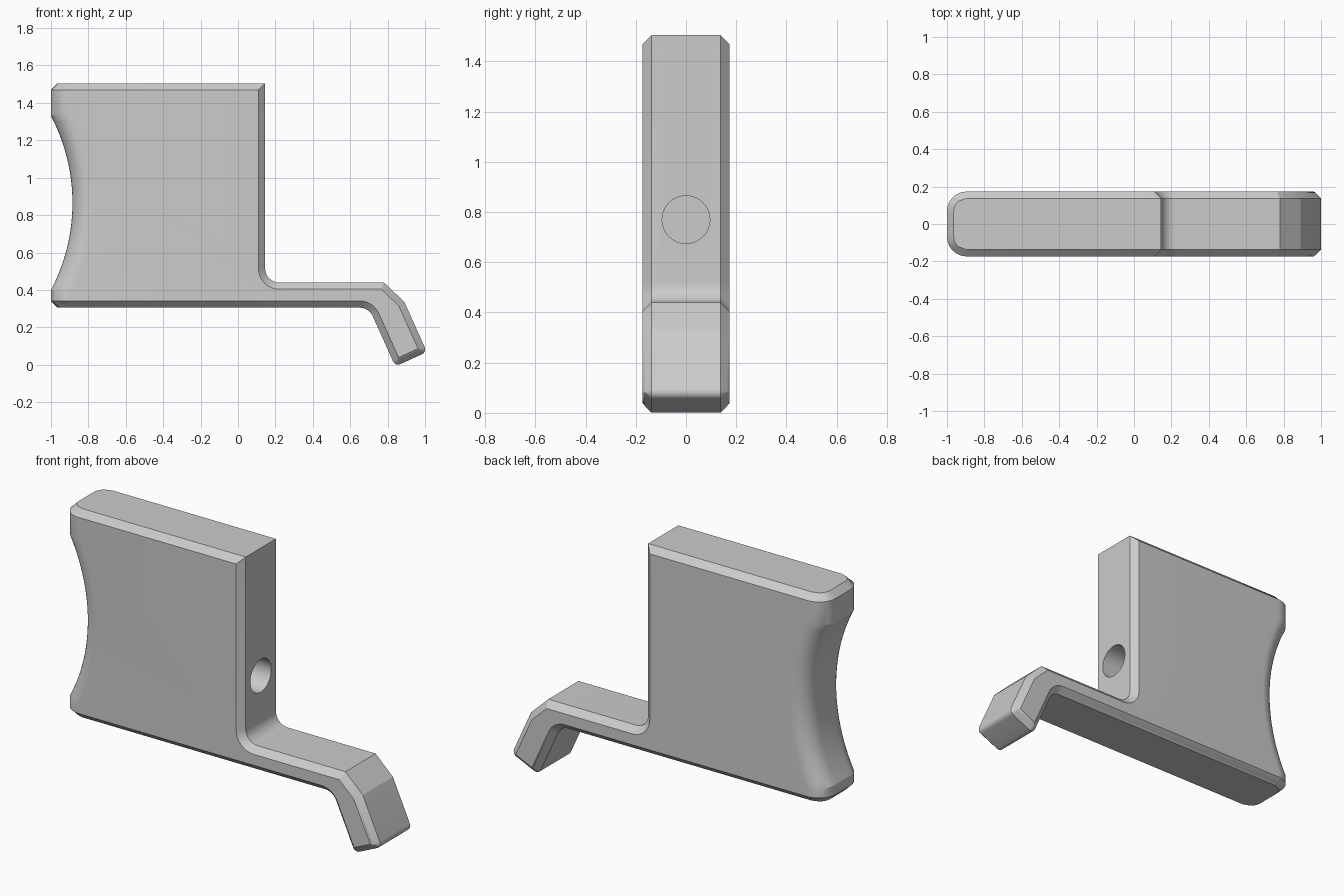
import bpy, bmesh
from math import sqrt, sin, asin, pi, radians
from mathutils import Vector

cube = bpy.data.objects.get("Cube")
if cube:
    bpy.data.objects.remove(cube)

HALF_WIDTH, CHAMFER, ROUND = 0.173, 0.036, 0.105
TOP, BOTTOM, LEFT = 1.505, 0.305, -1.0
NOTCH_Z, NOTCH_R, NOTCH_X = 0.865, 1.0, -1.885   # scooped end: centre and radius
STEPS = 8

# Corners of the bottom, hooked foot, step and upright: x, z, corner radius
CORNERS = [(LEFT, BOTTOM, 0), (0.70, BOTTOM, 0.075), (0.841, -0.009, 0.03),
           (1.01, 0.068, 0.03), (0.89, 0.335, 0), (0.78, 0.44, 0),
           (0.145, 0.44, 0.075), (0.145, TOP, 0), (LEFT, TOP, 0)]


def inset_corners(inset):
    """Outline from bottom to top, moved inward, with rounded corners."""
    points = []
    for before, here, after in zip(CORNERS, CORNERS[1:], CORNERS[2:]):
        p = Vector(here[:2])
        u = (p - Vector(before[:2])).normalized()
        v = (Vector(after[:2]) - p).normalized()
        nu, nv = Vector((-u.y, u.x)), Vector((-v.y, v.x))
        mitre = (nu + nv) / (1 + nu.dot(nv))
        p = p + mitre * inset
        if here[2] == 0:
            points.append(p)
            continue
        side = 1 if u.cross(v) > 0 else -1
        radius = max(here[2] - side * inset, 0)
        centre = p + mitre * radius * side
        for k in range(STEPS + 1):
            points.append(centre - nu.slerp(nv, k / STEPS) * radius * side)
    return points


def scooped_end(y, inset):
    """Rounded, scooped end from top to bottom at depth y."""
    s = max(0, abs(y) - (HALF_WIDTH - ROUND))
    setback = ROUND - sqrt(max(0, ROUND ** 2 - s ** 2))
    small = ROUND - CHAMFER
    rim = LEFT + ROUND - sqrt(max(0, small ** 2 - s ** 2))
    x = LEFT + setback
    radius = NOTCH_R + setback
    reach = asin(sqrt(radius ** 2 - (x - NOTCH_X) ** 2) / radius)
    points = [(rim, TOP - inset), (x, TOP - CHAMFER)]
    count = STEPS * 3
    for k in range(count + 1):
        a = reach * (1 - 2 * k / count)
        points.append((NOTCH_X + sqrt(radius ** 2 - (radius * sin(a)) ** 2),
                       NOTCH_Z + radius * sin(a)))
    points += [(x, BOTTOM + CHAMFER), (rim, BOTTOM + inset)]
    return points


# Depths of the layers, closer together across the rounded edge
split = asin((ROUND - CHAMFER) / ROUND)
angles = [split * k / 4 for k in range(5)]
angles += [split + (pi / 2 - split) * k / 6 for k in range(1, 7)]
depths = [HALF_WIDTH - ROUND + ROUND * sin(a) for a in angles]
depths = [-y for y in reversed(depths)] + depths

# Body skinned through the layers
bm = bmesh.new()
layers = []
for y in depths:
    inset = max(0, abs(y) - (HALF_WIDTH - CHAMFER))
    outline = scooped_end(y, inset) + [tuple(p) for p in inset_corners(inset)]
    layers.append([bm.verts.new((x, y, z)) for x, z in outline])
for a, b in zip(layers, layers[1:]):
    for i in range(len(a)):
        j = (i + 1) % len(a)
        bm.faces.new((a[i], a[j], b[j], b[i]))
bm.faces.new(layers[0])
bm.faces.new(layers[-1])
bmesh.ops.remove_doubles(bm, verts=bm.verts, dist=0.0002)
bmesh.ops.recalc_face_normals(bm, faces=bm.faces)
mesh = bpy.data.meshes.new("bracket_body")
bm.to_mesh(mesh)
bm.free()
body = bpy.data.objects.new("bracket_body", mesh)
bpy.context.collection.objects.link(body)

# Plain grey finish
grey = bpy.data.materials.new("plain_grey")
grey.use_nodes = True
grey.diffuse_color = (0.6, 0.6, 0.6, 1)
grey.node_tree.nodes["Principled BSDF"].inputs["Base Color"].default_value = (0.6, 0.6, 0.6, 1)
mesh.materials.append(grey)

# Blind round hole in the upright face
bpy.ops.mesh.primitive_cylinder_add(vertices=48, radius=0.095, depth=1.0,
                                    location=(0.145, 0, 0.77), rotation=(0, pi / 2, 0))
cutter = bpy.context.object
cutter.name = "hole_cutter"
cutter.hide_render = True
cutter.data.materials.append(grey)
hole = body.modifiers.new("hole", 'BOOLEAN')
hole.operation = 'DIFFERENCE'
hole.solver = 'EXACT'
hole.object = cutter
bpy.ops.object.select_all(action='DESELECT')
body.select_set(True)
bpy.context.view_layer.objects.active = body
bpy.ops.object.modifier_apply(modifier="hole")
bpy.data.objects.remove(cutter)
bpy.ops.object.shade_smooth_by_angle(angle=radians(20))
